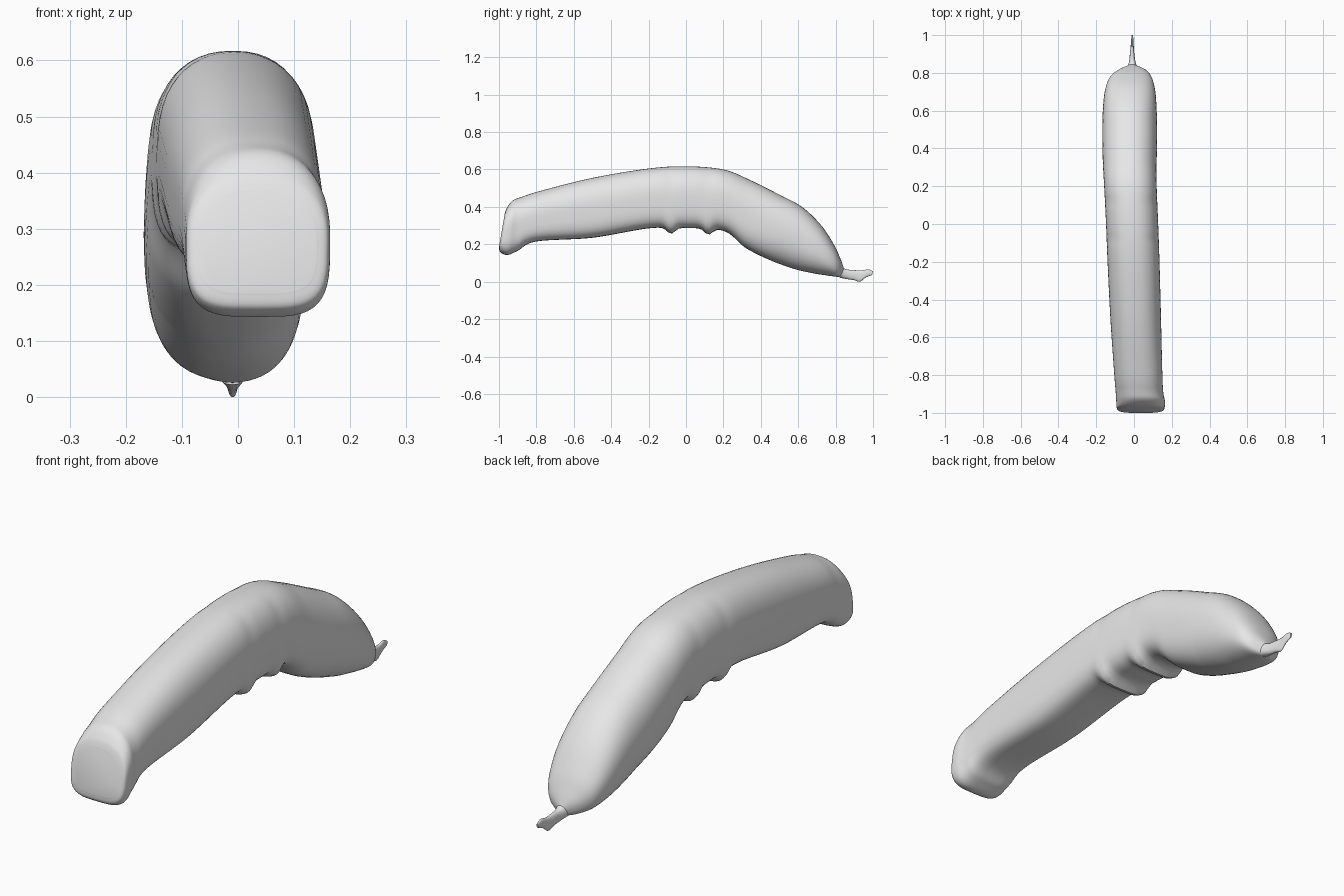
import bpy, bmesh, math

cube = bpy.data.objects.get("Cube")
if cube:
    bpy.data.objects.remove(cube, do_unlink=True)

grey = bpy.data.materials.new("plain_grey")
grey.use_nodes = True
grey.diffuse_color = (0.8, 0.8, 0.8, 1)
grey.node_tree.nodes["Principled BSDF"].inputs["Base Color"].default_value = grey.diffuse_color


def smooth_rows(rows, steps):
    """Fill in extra sections with a spline through the given ones."""
    result = []
    last = len(rows) - 1
    for i in range(last):
        quad = zip(rows[max(i - 1, 0)], rows[i], rows[i + 1], rows[min(i + 2, last)])
        quad = list(quad)
        for s in range(steps):
            t = s / steps
            result.append([
                b + 0.5 * t * (c - a + t * (2*a - 5*b + 4*c - d + t * (3*(b - c) + d - a)))
                for a, b, c, d in quad])
    result.append(rows[last])
    return result


def power(value, exponent):
    return math.copysign(abs(value) ** (2 / exponent), value)


def loft(name, rows, steps, sides, lower_shape, underside):
    """Skin rounded sections: top y, top z, bottom y, bottom z, min x, max x."""
    bm = bmesh.new()
    rings = []
    for ty, tz, by, bz, x0, x1 in smooth_rows(rows, steps):
        bz -= underside(by)
        ring = []
        for k in range(sides):
            angle = math.tau * k / sides
            shape = 2.3 if math.sin(angle) >= 0 else lower_shape(by)
            u = power(math.cos(angle), shape)
            v = (1 + power(math.sin(angle), shape)) / 2
            x = (x0 + x1) / 2 + u * (x1 - x0) / 2
            ring.append(bm.verts.new((x, by + v * (ty - by), bz + v * (tz - bz))))
        rings.append(ring)
    for r, s in zip(rings, rings[1:]):
        for k in range(sides):
            n = (k + 1) % sides
            bm.faces.new((r[k], r[n], s[n], s[k]))
    bm.faces.new(rings[0])
    bm.faces.new(rings[-1])
    bmesh.ops.recalc_face_normals(bm, faces=bm.faces)
    mesh = bpy.data.meshes.new(name)
    bm.to_mesh(mesh)
    bm.free()
    mesh.materials.append(grey)
    obj = bpy.data.objects.new(name, mesh)
    bpy.context.collection.objects.link(obj)
    bpy.ops.object.select_all(action='DESELECT')
    obj.select_set(True)
    bpy.context.view_layer.objects.active = obj
    bpy.ops.object.shade_smooth_by_angle(angle=math.radians(50))
    return obj


def belly_shape(y):
    """Boxy underside at the front, round towards the back."""
    blend = min(max((y - 0.1) / 0.4, 0), 1)
    return 3.8 - 1.5 * blend


def wrinkles(y):
    """Two folds hanging under the bend."""
    return sum(0.033 * math.exp(-((y - c) / 0.03) ** 2) for c in (-0.08, 0.12))


# Curved body, cut flat at the front and rounded at the back
body = [
    (-.968, .37, -1, .185, -.07, .14),
    (-.955, .40, -.993, .158, -.09, .16),
    (-.925, .435, -.955, .143, -.094, .164),
    (-.88, .453, -.9, .165, -.097, .155),
    (-.78, .485, -.8, .215, -.105, .15),
    (-.5, .555, -.5, .235, -.125, .143),
    (-.2, .605, -.2, .285, -.14, .135),
    (0, .617, 0, .287, -.148, .128),
    (.2, .6, .2, .272, -.158, .12),
    (.34, .545, .32, .18, -.165, .12),
    (.5, .465, .45, .115, -.168, .123),
    (.62, .4, .58, .068, -.165, .12),
    (.72, .305, .68, .045, -.155, .113),
    (.79, .2, .755, .033, -.13, .095),
    (.825, .125, .8, .027, -.085, .065),
    (.845, .07, .83, .025, -.03, .01),
]
loft("body", body, 10, 48, belly_shape, wrinkles)

# Thin pinched tail at the back
tail = [
    (.82, .085, .82, .022, -.04, .02),
    (.86, .066, .86, .014, -.026, .008),
    (.9, .062, .9, .008, -.022, .002),
    (.94, .06, .93, 0, -.018, -.001),
    (.975, .066, .96, .022, -.016, -.002),
    (1, .056, .995, .036, -.013, -.005),
]
loft("tail", tail, 5, 20, lambda y: 2.3, lambda y: 0)
